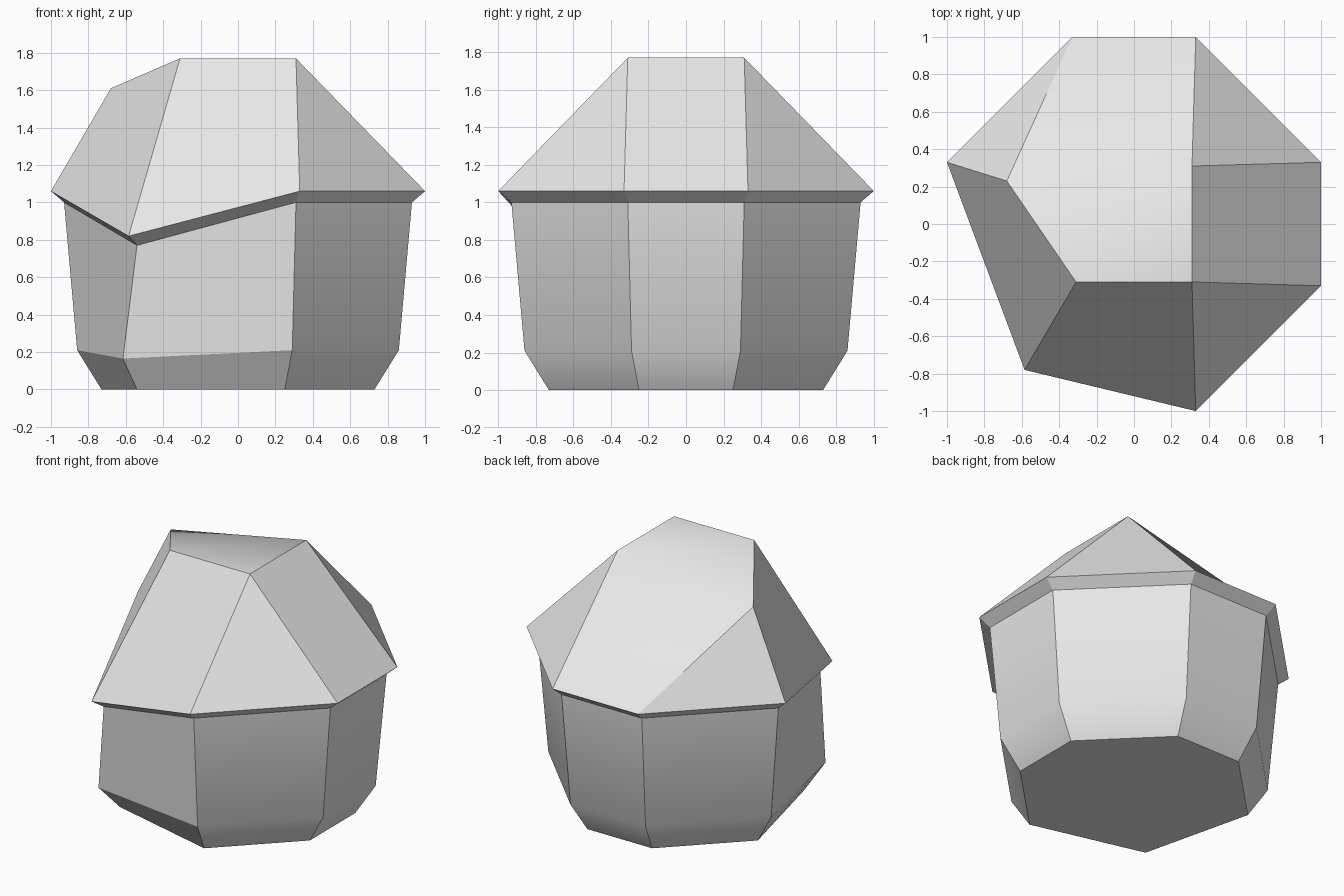
import bpy
import bmesh

cube = bpy.data.objects.get("Cube")
if cube:
    bpy.data.objects.remove(cube, do_unlink=True)

# One plain colour
grey = bpy.data.materials.new("light_grey")
grey.use_nodes = True
colour = (0.8, 0.8, 0.8, 1)
grey.diffuse_color = colour
grey.node_tree.nodes["Principled BSDF"].inputs["Base Color"].default_value = colour


def ring(bm, far, near, z, pinch):
    """Octagon ring whose front corner on the -x side is pinched to one point (index 6)."""
    points = [(near, -far), (far, -near), (far, near), (near, far), (-near, far), (-far, near)]
    return [bm.verts.new((x, y, z)) for x, y in points] + [bm.verts.new(pinch)]


def bridge(bm, lower, upper):
    n = len(lower)
    for i in range(n):
        j = (i + 1) % n
        bm.faces.new((lower[i], lower[j], upper[j], upper[i]))


def finish(bm, name, soft_edges):
    """Smooth only across the soft edges and keep all others crisp."""
    bm.normal_update()
    for face in bm.faces:
        face.smooth = True
    for edge in bm.edges:
        edge.smooth = False
    for a, b in soft_edges:
        edge = bm.edges.get((a, b))
        if edge:
            edge.smooth = True
    mesh = bpy.data.meshes.new(name)
    bm.to_mesh(mesh)
    bm.free()
    mesh.materials.append(grey)
    obj = bpy.data.objects.new(name, mesh)
    bpy.context.collection.objects.link(obj)
    return obj


# Walls: narrow foot, flared skirt, nearly upright sides
bm = bmesh.new()
foot = ring(bm, 0.73, 0.25, 0, (-0.54, -0.53, 0))
skirt = ring(bm, 0.86, 0.29, 0.21, (-0.615, -0.66, 0.165))
wall_top = ring(bm, 0.93, 0.31, 1.0, (-0.54, -0.71, 0.77))
bridge(bm, foot, skirt)
bridge(bm, skirt, wall_top)
bm.faces.new(foot[::-1])
finish(bm, "walls", zip(skirt[:5], skirt[1:6]))

# Roof: sloping eave underside, faceted slopes and a tilted crown
bm = bmesh.new()
under = ring(bm, 0.93, 0.31, 1.0, (-0.54, -0.71, 0.77))
eave = ring(bm, 1.0, 0.33, 1.06, (-0.585, -0.78, 0.82))
bridge(bm, under, eave)
crown = [bm.verts.new(p) for p in (
    (0.31, -0.31, 1.77), (0.31, 0.31, 1.77), (-0.68, 0.23, 1.61), (-0.31, -0.31, 1.77))]
front_right, back_right, back_left, front_left = crown

# Four-sided slopes, then the corner triangles between them
for a, b, c, d in ((6, 0, front_right, front_left), (1, 2, back_right, front_right),
                   (3, 4, back_left, back_right), (5, 6, front_left, back_left)):
    bm.faces.new((eave[a], eave[b], c, d))
for a, b, tip in ((0, 1, front_right), (2, 3, back_right), (4, 5, back_left)):
    bm.faces.new((eave[a], eave[b], tip))
bm.faces.new((front_right, back_right, front_left))
bm.faces.new((back_right, back_left, front_left))
finish(bm, "roof", [(back_right, back_left), (back_right, front_left)])
